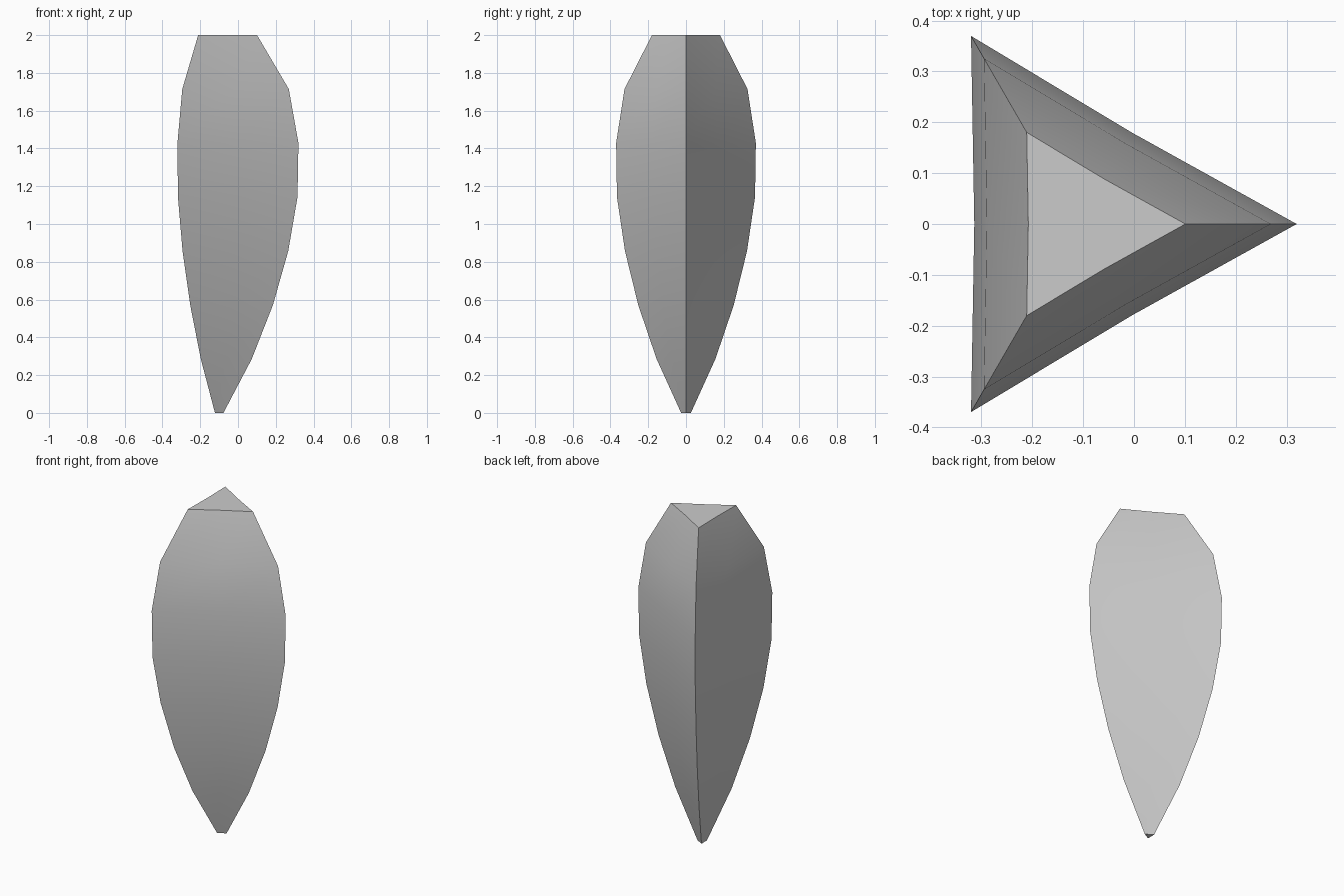
import bpy, bmesh
from math import cos, sin, radians

if "Cube" in bpy.data.objects:
    bpy.data.objects.remove(bpy.data.objects["Cube"])

# Corner radius of the three-sided section at evenly spaced heights
RADII = [0.03, 0.18, 0.292, 0.373, 0.422, 0.427, 0.376, 0.208]
HEIGHT = 2.0
CENTRE_X = -0.107
MID = 0.485  # side midpoints sit slightly inside the straight edge

bm = bmesh.new()
rings = []
for i, r in enumerate(RADII):
    z = HEIGHT * i / (len(RADII) - 1)
    ring = []
    for k in range(6):
        a = radians(60 * k)
        d = r if k % 2 == 0 else r * MID
        ring.append(bm.verts.new((CENTRE_X + d * cos(a), d * sin(a), z)))
    rings.append(ring)

# Side walls
for lo, hi in zip(rings, rings[1:]):
    for k in range(6):
        n = (k + 1) % 6
        bm.faces.new((lo[k], lo[n], hi[n], hi[k]))

# Flat end caps
bm.faces.new(rings[0][::-1])
bm.faces.new(rings[-1])

mesh = bpy.data.meshes.new("tapered_body")
bm.to_mesh(mesh)
bm.free()
body = bpy.data.objects.new("tapered_body", mesh)
bpy.context.collection.objects.link(body)

# Smooth along the curved sides, sharp at corners and caps
bpy.context.view_layer.objects.active = body
body.select_set(True)
bpy.ops.object.shade_smooth_by_angle(angle=radians(30))
